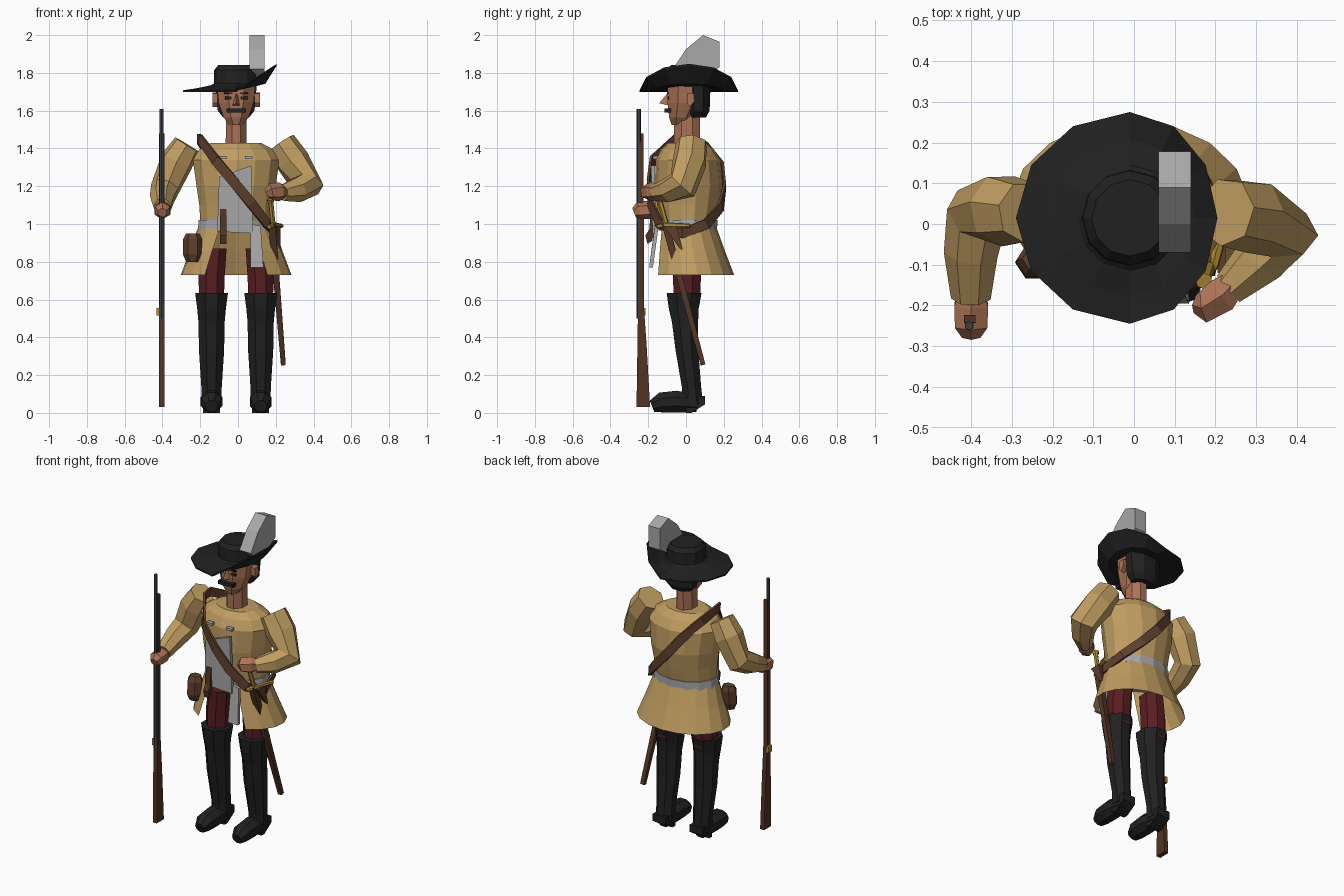
import bpy, math
from mathutils import Vector

if "Cube" in bpy.data.objects:
    bpy.data.objects.remove(bpy.data.objects["Cube"])

CX = -0.01  # body centre line


def mat(name, r, g, b):
    m = bpy.data.materials.new(name)
    lin = [((c / 255 + 0.055) / 1.055) ** 2.4 for c in (r, g, b)]
    m.diffuse_color = (*lin, 1)
    m.use_nodes = True
    m.node_tree.nodes["Principled BSDF"].inputs["Base Color"].default_value = m.diffuse_color
    return m


COAT = mat("tan coat", 192, 157, 97)
SKIN = mat("skin", 172, 115, 86)
BLACK = mat("black", 33, 33, 33)
GREY = mat("light grey", 168, 168, 168)
MAROON = mat("maroon", 88, 30, 33)
BROWN = mat("brown leather", 94, 62, 44)
WOOD = mat("dark wood", 82, 52, 36)
STEEL = mat("gun steel", 62, 64, 70)
BRASS = mat("brass", 175, 138, 52)


def make(name, verts, faces, m):
    me = bpy.data.meshes.new(name)
    me.from_pydata([tuple(v) for v in verts], [], faces)
    me.materials.append(m)
    me.validate()
    ob = bpy.data.objects.new(name, me)
    bpy.context.collection.objects.link(ob)
    return ob


def skin_rings(name, rings, m, caps=True, closed=True, loop=False):
    """Bridge equal-sized point rings into a surface."""
    n = len(rings[0])
    verts = [p for r in rings for p in r]
    faces = []
    k = len(rings)
    for i in range(k if loop else k - 1):
        a, b = i * n, ((i + 1) % k) * n
        for j in range(n if closed else n - 1):
            j2 = (j + 1) % n
            faces.append((a + j, a + j2, b + j2, b + j))
    if caps and not loop:
        faces += [tuple(reversed(range(n))), tuple(range((k - 1) * n, k * n))]
    return make(name, verts, faces, m)


def ellipse(cx, cy, z, rx, ry, n, phase=0.0):
    return [(cx + rx * math.cos(2 * math.pi * (i + phase) / n),
             cy + ry * math.sin(2 * math.pi * (i + phase) / n), z) for i in range(n)]


def loft(name, rows, m, n=12, phase=0.0, caps=True):
    """rows: (z, cx, cy, rx, ry)"""
    return skin_rings(name, [ellipse(x, y, z, a, b, n, phase) for z, x, y, a, b in rows], m, caps)


def limb(name, pts, radii, m, n=6):
    """Tube along a path with a radius per point."""
    p = [Vector(q) for q in pts]
    ref = (p[1] - p[0]).cross(p[-1] - p[-2])
    if ref.length < 1e-5:
        ref = Vector((1, 0, 0))
    rings = []
    for i, c in enumerate(p):
        d0 = (p[min(i + 1, len(p) - 1)] - c).normalized()
        d1 = (c - p[max(i - 1, 0)]).normalized()
        t = (d0 + d1).normalized()
        u = (ref - t * ref.dot(t)).normalized()
        w = t.cross(u)
        rings.append([c + radii[i] * (u * math.cos(2 * math.pi * (j + .5) / n)
                                      + w * math.sin(2 * math.pi * (j + .5) / n)) for j in range(n)])
    return skin_rings(name, rings, m)


def prism(name, profile, x0, x1, m):
    """Extrude a (y, z) profile along x."""
    return skin_rings(name, [[(x, y, z) for y, z in profile] for x in (x0, x1)], m)


def box(name, x0, x1, y0, y1, z0, z1, m):
    return prism(name, [(y0, z0), (y1, z0), (y1, z1), (y0, z1)], x0, x1, m)


# Legs, boots and feet
for s, side in ((-1, "right"), (1, "left")):
    x = CX + s * 0.13
    loft(side + "_breeches", [(.58, x, .005, .07, .075), (.72, x, .005, .075, .08),
                              (.87, x - s * .015, .005, .07, .08)], MAROON, 8, .5)
    loft(side + "_boot", [(.05, x, .035, .057, .06), (.13, x, .03, .058, .055),
                          (.33, x, .005, .072, .065), (.48, x, -.005, .075, .075),
                          (.55, x, -.012, .082, .085), (.635, x, -.01, .094, .1)], BLACK, 8, .5)
    limb(side + "_foot", [(x, .06, .05), (x, -.05, .06), (x, -.13, .055), (x, -.18, .035)],
         [.05, .062, .058, .035], BLACK, 8)
    prism(side + "_heel", [(.0, .0), (.03, .0), (.1, .045), (.1, .09), (.0, .09)], x - .045, x + .045, BLACK)

# Coat body
loft("coat_body", [(.98, CX, .008, .192, .145), (1.1, CX, .012, .2, .165), (1.2, CX, .015, .215, .18),
                   (1.34, CX, .012, .235, .172), (1.395, CX, .008, .2, .14), (1.43, CX, .005, .135, .1)], COAT, 14, .5)

# Coat skirt, open at the front
rows = []
for z, cy, rx, ry, gap in ((1.0, .008, .195, .147, 24), (.86, .02, .245, .185, 31), (.73, .035, .295, .22, 34)):
    angs = [math.radians(-90 + gap + (360 - 2 * gap) * i / 14) for i in range(15)]
    rows.append([(CX + rx * math.cos(a), cy + ry * math.sin(a), z) for a in angs])
skin_rings("coat_skirt", rows, COAT, caps=False, closed=False)

# Belt, shirt front, sash end, collar tabs
loft("belt", [(.965, CX, .01, .208, .155), (1.02, CX, .01, .203, .156)], GREY, 14, .5)
shirt = [(-.1, 1.25), (-.04, 1.27), (.07, 1.31), (.08, .95), (-.11, .96)]
skin_rings("shirt_front", [[(x, y + .05 * (1.1 - z) * (z < 1.1), z) for x, z in shirt] for y in (-.185, -.165)], GREY)
skin_rings("sash_end", [[(x, -.165 - .03 * (z < .9) + d, z) for x, z in ((.065, 1.0), (.12, .99), (.135, .77), (.065, .77))]
                        for d in (0, .02)], GREY)
for x in (-.08, .06):
    box("collar_tab", x - .022, x + .018, -.176, -.15, 1.345, 1.36, GREY)

# Shoulder strap looping round the torso
path = [Vector(p) for p in ((-.2, -.05, 1.45), (-.12, -.175, 1.34), (-.02, -.2, 1.22), (.07, -.19, 1.11),
                            (.155, -.14, 1.0), (.21, -.02, .95), (.18, .11, 1.0), (.09, .185, 1.09),
                            (-.01, .205, 1.2), (-.1, .185, 1.31), (-.18, .1, 1.41), (-.21, .02, 1.45))]
rings = []
for i, p in enumerate(path):
    t = path[(i + 1) % len(path)] - path[i - 1]
    nrm = Vector((p.x - CX, p.y - .01, .0)).normalized()
    w = t.cross(nrm).normalized() * .027
    nrm = nrm * .007
    rings.append([p + w + nrm, p - w + nrm, p - w - nrm, p + w - nrm])
skin_rings("shoulder_strap", rings, BROWN, loop=True)

# Arms and hands
limb("right_sleeve", [(-.27, .03, 1.42), (-.325, .035, 1.33), (-.385, .025, 1.19), (-.4, -.07, 1.14), (-.4, -.18, 1.09)],
     [.075, .09, .078, .068, .05], COAT, 7)
limb("right_hand", [(-.4, -.16, 1.085), (-.4, -.2, 1.075), (-.4, -.25, 1.07), (-.4, -.275, 1.06)],
     [.036, .048, .046, .026], SKIN)
limb("left_sleeve", [(.225, .03, 1.425), (.29, .02, 1.33), (.365, -.02, 1.205), (.31, -.09, 1.18), (.235, -.16, 1.165)],
     [.085, .092, .088, .068, .045], COAT, 7)
limb("left_hand", [(.25, -.14, 1.17), (.215, -.175, 1.17), (.175, -.2, 1.17), (.155, -.195, 1.16)],
     [.035, .05, .046, .026], SKIN)

# Head and face
loft("neck", [(1.4, CX, .005, .06, .075), (1.58, CX, .005, .058, .075)], SKIN, 8, .5)
loft("head", [(1.525, CX, -.035, .04, .045), (1.565, CX, -.025, .072, .07), (1.64, CX, -.005, .1, .1),
              (1.73, CX, 0, .11, .105)], SKIN, 8, .5)
loft("hair", [(1.565, CX, .06, .075, .05), (1.6, CX, .065, .105, .065), (1.73, CX, .065, .118, .07)], BLACK, 8, .5)
skin_rings("nose", [[(CX - .012, -.09, 1.685), (CX + .012, -.09, 1.685), (CX, -.1, 1.69)],
                    [(CX - .024, -.085, 1.625), (CX + .024, -.085, 1.625), (CX, -.142, 1.64)]], SKIN)
box("moustache", CX - .052, CX + .052, -.115, -.08, 1.59, 1.612, BLACK)
for s in (-1, 1):
    x = CX + s * .042
    box("eye", x - .018, x + .018, -.098, -.089, 1.66, 1.674, BLACK)
    box("brow", x - .022, x + .022, -.101, -.092, 1.688, 1.697, BLACK)
    x = CX + s * .112
    prism("ear", [(.005, 1.69), (.04, 1.695), (.045, 1.65), (.02, 1.62), (.005, 1.64)], x - .014, x + .014, SKIN)


# Hat with one side of the brim turned up
def brim_ring(scale, drop):
    ring = []
    for i in range(12):
        c, s = math.cos(math.pi * i / 6), math.sin(math.pi * i / 6)
        rx = .215 if c > 0 else .28
        ring.append((CX + rx * scale * c, .015 + .26 * scale * s, 1.705 + .14 * max(0, c) * scale ** 4 - drop))
    return ring


hat = [brim_ring(.4, -.015), brim_ring(.72, .0), brim_ring(1, .006), brim_ring(1, -.003), brim_ring(.74, -.014)]
hat += [ellipse(CX, .015, z, r, r, 12) for z, r in ((1.735, .13), (1.745, .118), (1.815, .116), (1.842, .094))]
skin_rings("hat", hat, BLACK)
prism("feather", [(-.07, 1.82), (0, 1.925), (.09, 2.0), (.178, 1.965), (.178, 1.83), (.09, 1.775), (-.02, 1.775)],
      .06, .14, GREY)

# Musket
limb("musket_barrel", [(-.405, -.25, .5), (-.405, -.25, 1.61)], [.013, .011], STEEL)
prism("musket_stock", [(-.262, .03), (-.19, .03), (-.208, .35), (-.222, .55), (-.225, 1.48), (-.242, 1.48),
                       (-.246, .6), (-.255, .5)], -.418, -.39, WOOD)
box("musket_lock", -.432, -.416, -.25, -.215, .515, .555, BRASS)

# Sword and hanger
limb("scabbard", [(.18, -.11, 1.0), (.24, .09, .255)], [.026, .018], WOOD, 4)
limb("sword_grip", [(.185, -.105, 1.0), (.175, -.135, 1.11), (.172, -.14, 1.13)], [.014, .014, .022], BRASS)
limb("sword_guard", [(.165, -.15, .985), (.195, -.1, .995), (.23, .02, .99)], [.012, .014, .012], BRASS)
prism("sword_hanger", [(-.12, .99), (-.05, .99), (-.01, .84)], .205, .225, BROWN)

# Pouch and pistol
loft("pouch", [(.8, -.24, -.095, .035, .03), (.84, -.24, -.095, .052, .045), (.92, -.24, -.09, .05, .045),
               (.95, -.24, -.085, .035, .03)], BROWN, 6)
prism("pistol", [(-.165, 1.08), (-.185, 1.08), (-.195, .97), (-.215, .94), (-.205, .895), (-.18, .91), (-.165, .97)],
      -.095, -.06, WOOD)
